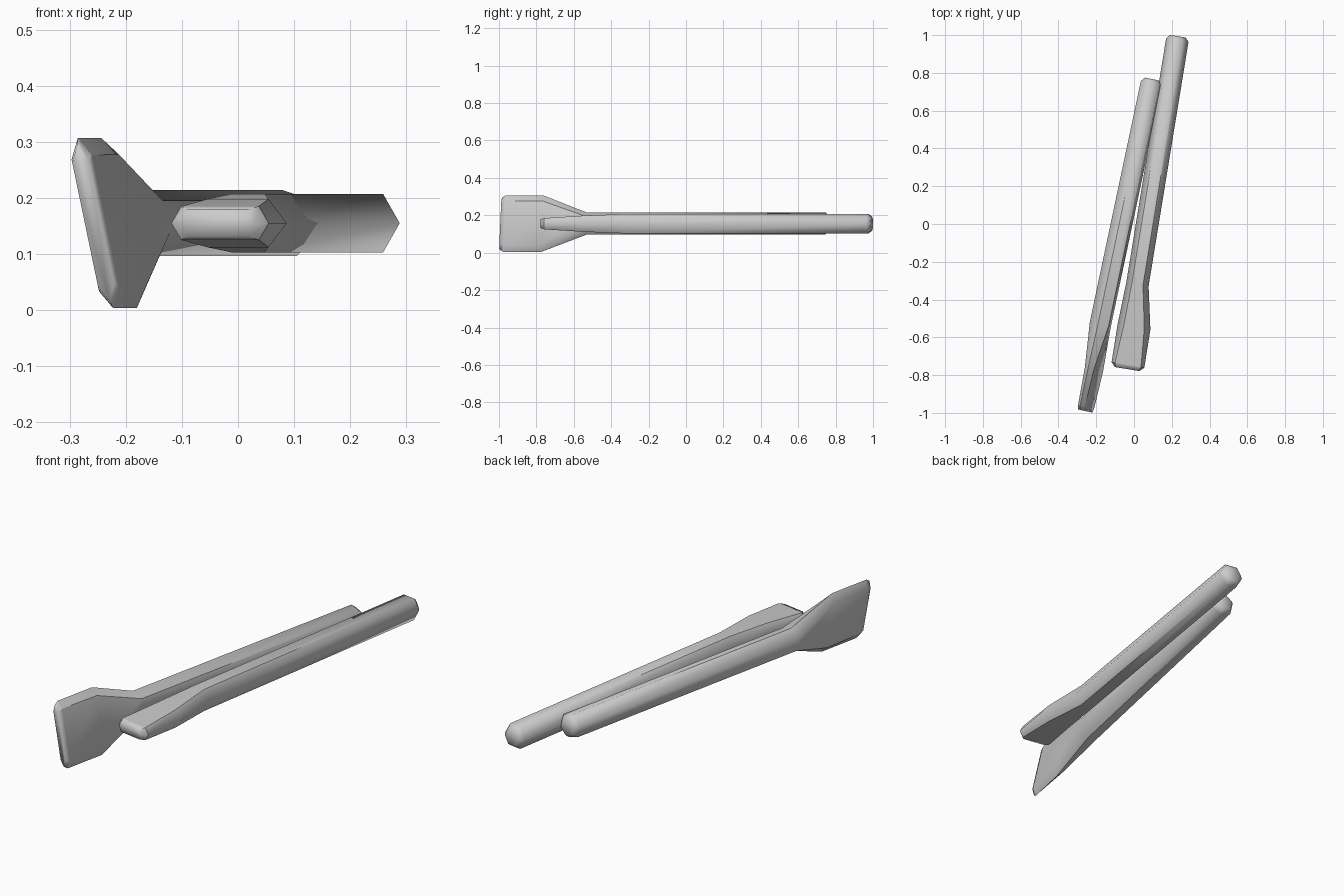
import bpy, bmesh, math
from mathutils import Vector

if "Cube" in bpy.data.objects:
    bpy.data.objects.remove(bpy.data.objects["Cube"])

grey = bpy.data.materials.new("light_grey")
grey.diffuse_color = (0.6, 0.6, 0.6, 1)
grey.use_nodes = True
grey.node_tree.nodes["Principled BSDF"].inputs["Base Color"].default_value = grey.diffuse_color
Z = 0.155  # height of both centre lines


def paddle_stick(name, yaw, roll, stations, smooth_columns):
    """Loft six-sided sections: (x, y, half width, corner width, half thickness)."""
    side = Vector((math.cos(yaw), -math.sin(yaw), 0))
    up = Vector((0, 0, 1))
    wide = side * math.cos(roll) + up * math.sin(roll)
    thick = up * math.cos(roll) - side * math.sin(roll)
    bm = bmesh.new()
    rings = []
    for x, y, hw, cw, ht in stations:
        c = Vector((x, y, Z))
        section = [(hw, 0), (cw, ht), (-cw, ht), (-hw, 0), (-cw, -ht), (cw, -ht)]
        rings.append([bm.verts.new(c + wide * w + thick * t) for w, t in section])
    for a, b in zip(rings, rings[1:]):
        for i in range(6):
            j = (i + 1) % 6
            bm.faces.new((a[i], a[j], b[j], b[i]))
    bm.faces.new(rings[0])
    bm.faces.new(rings[-1])
    bmesh.ops.recalc_face_normals(bm, faces=bm.faces)
    for f in bm.faces:
        f.smooth = True
    # Crisp long edges, except along the softly rounded columns
    for a, b in zip(rings[:-1], rings[1:-1]):
        for i in range(6):
            if i not in smooth_columns:
                bm.edges.get((a[i], b[i])).smooth = False
    # Crisp rim of the blade tip
    for i in range(6):
        bm.edges.get((rings[1][i], rings[1][(i + 1) % 6])).smooth = False
    mesh = bpy.data.meshes.new(name)
    bm.to_mesh(mesh)
    bm.free()
    mesh.materials.append(grey)
    obj = bpy.data.objects.new(name, mesh)
    bpy.context.collection.objects.link(obj)
    return obj


R, H = 0.06, 0.052  # handle radius and half thickness

# Stick with the tall, upright blade
paddle_stick("upright_blade_stick", math.radians(12), math.radians(102), [
    (-0.258, -0.990, 0.142, 0.112, 0.015),
    (-0.254, -0.970, 0.155, 0.120, 0.019),
    (-0.212, -0.770, 0.155, 0.120, 0.025),
    (-0.178, -0.530, R, R / 2, H),
    (0.092, 0.745, R, R / 2, H),
    (0.097, 0.767, 0.042, 0.021, 0.036),
], (1, 4))

# Stick with the narrow, flat blade
paddle_stick("flat_blade_stick", math.radians(9.3), 0, [
    (-0.036, -0.768, 0.066, 0.056, 0.024),
    (-0.032, -0.746, 0.088, 0.070, 0.030),
    (0.000, -0.545, 0.088, 0.055, 0.043),
    (0.018, -0.320, R, R / 2, H),
    (0.229, 0.972, R, R / 2, H),
    (0.232, 0.994, 0.042, 0.021, 0.036),
], (0, 3))
